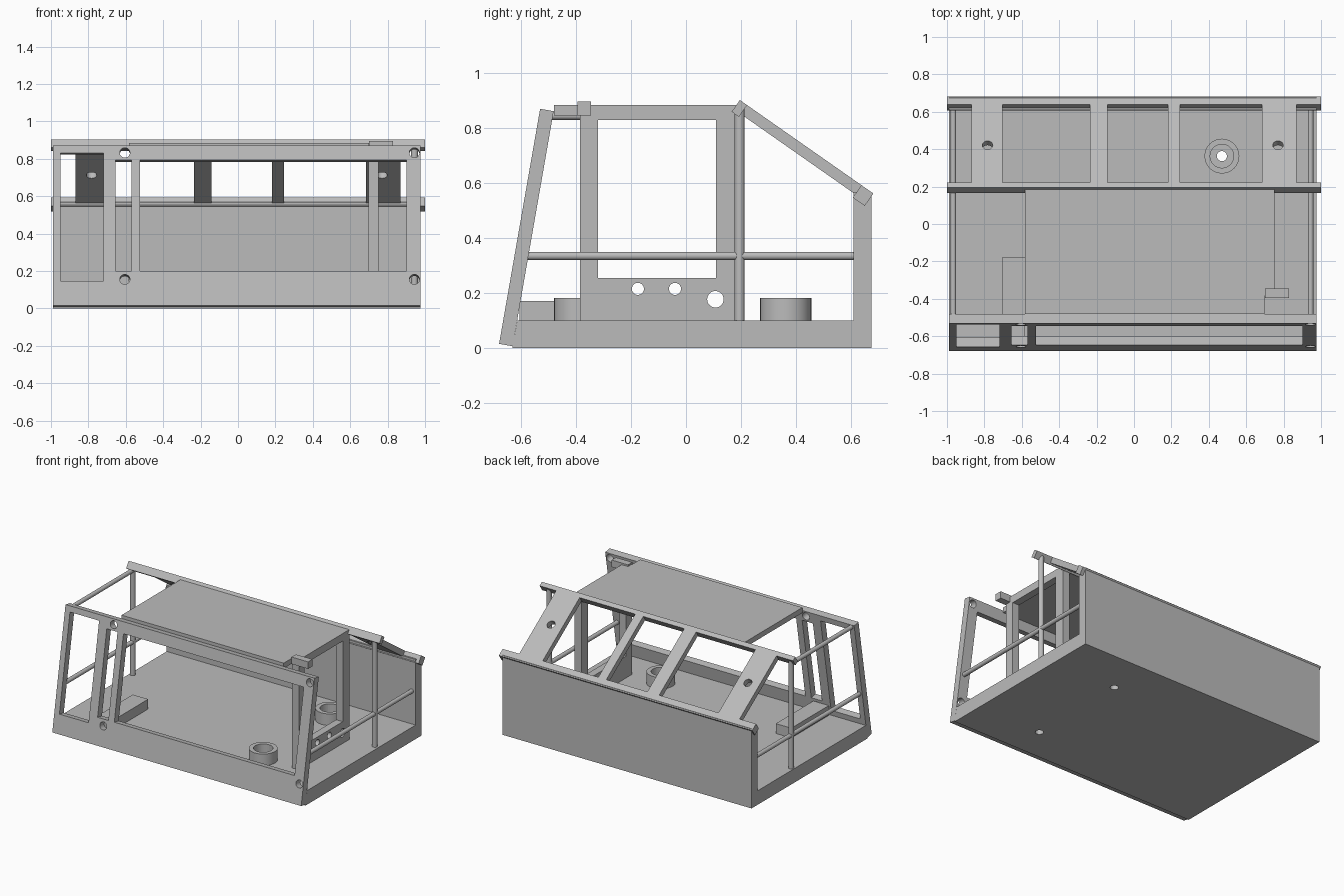
import bpy, bmesh, math
from mathutils import Matrix, Vector

if "Cube" in bpy.data.objects:
    bpy.data.objects.remove(bpy.data.objects["Cube"])

grey = bpy.data.materials.new("light_grey")
grey.diffuse_color = (0.5, 0.5, 0.5, 1)
grey.use_nodes = True
grey.node_tree.nodes["Principled BSDF"].inputs["Base Color"].default_value = grey.diffuse_color
X0, X1 = -0.99, 0.975          # hull side limits
POLES = (-0.966, 0.944)        # side rail positions


def finish(name, bm, matrix=None):
    if matrix:
        bm.transform(matrix)
    bmesh.ops.recalc_face_normals(bm, faces=bm.faces)
    me = bpy.data.meshes.new(name)
    bm.to_mesh(me)
    bm.free()
    ob = bpy.data.objects.new(name, me)
    bpy.context.collection.objects.link(ob)
    me.materials.append(grey)
    return ob


def add_box(bm, x, y, z):
    m = Matrix.LocRotScale(
        Vector(((x[0] + x[1]) / 2, (y[0] + y[1]) / 2, (z[0] + z[1]) / 2)), None,
        Vector((x[1] - x[0], y[1] - y[0], z[1] - z[0])))
    bmesh.ops.create_cube(bm, size=1, matrix=m)


def add_rod(bm, a, b, r, seg=32):
    a, b = Vector(a), Vector(b)
    rot = (b - a).to_track_quat('Z', 'Y').to_matrix().to_4x4()
    bmesh.ops.create_cone(bm, cap_ends=True, segments=seg, radius1=r, radius2=r,
                          depth=(b - a).length, matrix=Matrix.Translation((a + b) / 2) @ rot)


def box(name, x, y, z, matrix=None):
    bm = bmesh.new()
    add_box(bm, x, y, z)
    return finish(name, bm, matrix)


def rod(name, a, b, r):
    bm = bmesh.new()
    add_rod(bm, a, b, r)
    return smooth(finish(name, bm))


def smooth(ob):
    bpy.context.view_layer.objects.active = ob
    bpy.ops.object.select_all(action='DESELECT')
    ob.select_set(True)
    bpy.ops.object.shade_smooth_by_angle(angle=math.radians(30))
    return ob


def cut(ob, boxes=(), rods=(), matrix=None):
    """Subtract box openings and round holes from a part."""
    bm = bmesh.new()
    for b in boxes:
        add_box(bm, *b)
    for r in rods:
        add_rod(bm, *r)
    cutter = finish(ob.name + "_cutter", bm, matrix)
    mod = ob.modifiers.new("openings", 'BOOLEAN')
    mod.operation, mod.solver, mod.object = 'DIFFERENCE', 'EXACT', cutter
    bpy.context.view_layer.objects.active = ob
    bpy.ops.object.select_all(action='DESELECT')
    ob.select_set(True)
    bpy.ops.object.modifier_apply(modifier=mod.name)
    bpy.data.objects.remove(cutter)
    return smooth(ob)


# Floor and back wall, one profile pulled across the width
bm = bmesh.new()
profile = [(-0.632, 0), (0.675, 0), (0.675, 0.568), (0.61, 0.568), (0.61, 0.1), (-0.614, 0.1)]
face = bm.faces.new([bm.verts.new((X0, y, z)) for y, z in profile])
ext = bmesh.ops.extrude_face_region(bm, geom=[face])
bmesh.ops.translate(bm, vec=(X1 - X0, 0, 0),
                    verts=[v for v in ext['geom'] if isinstance(v, bmesh.types.BMVert)])
hull = finish("floor_and_back_wall", bm)
CUPS = [(0.47, -0.387), (0.47, 0.363)]
cut(hull, rods=[((x, y, -0.1), (x, y, 0.2), 0.027) for x, y in CUPS])

# Ring cups on the floor
for x, y in CUPS:
    cup = rod("ring_cup", (x, y, 0.1), (x, y, 0.182), 0.093)
    cut(cup, rods=[((x, y, 0.05), (x, y, 0.25), 0.063)])

# Leaning front frame with openings and corner holes
lean = Matrix.Translation((0, -0.68, 0.015)) @ Matrix.Rotation(math.radians(-9.9), 4, 'X')
front = box("front_frame", (X0, X1), (0, 0.05), (0, 0.868), lean)


def up(z):
    return (z - 0.015) / 0.985


windows = [(-0.95, -0.72, 0.147, 0.83), (-0.655, -0.57, 0.2, 0.792), (-0.523, 0.9, 0.2, 0.792)]
cut(front, boxes=[((a, b), (-0.1, 0.15), (up(c), up(d))) for a, b, c, d in windows],
    rods=[((x, -0.1, up(z)), (x, 0.15, up(z)), 0.027)
          for x in (-0.605, 0.943) for z in (0.155, 0.832)], matrix=lean)

# Cabin side wall with doorway and three holes
wall = box("cabin_wall", (0.697, 0.75), (-0.385, 0.185), (0.1, 0.884))
cut(wall, boxes=[((0.6, 0.85), (-0.32, 0.11), (0.255, 0.83))],
    rods=[((0.6, y, z), (0.85, y, z), r)
          for y, z, r in ((-0.175, 0.215, 0.022), (-0.04, 0.215, 0.022), (0.107, 0.177, 0.03))])

# Roof, small bracket and floor step
box("roof_panel", (-0.583, 0.697), (-0.48, 0.185), (0.846, 0.884))
box("roof_bracket", (0.7, 0.83), (-0.395, -0.346), (0.846, 0.896))
box("floor_step", (-0.705, -0.583), (-0.605, -0.18), (0.1, 0.17))

# Side rails and posts
for x in POLES:
    rod("side_post", (x, 0.195, 0.1), (x, 0.195, 0.87), 0.018)
    rod("side_rail", (x, -0.58, 0.335), (x, 0.615, 0.335), 0.015)
rod("top_rail", (POLES[0], -0.49, 0.845), (POLES[0], 0.195, 0.845), 0.015)

# Sloped rear frame: ridge beam, lower beam and four slats
slope = Matrix.Translation((0, 0.196, 0.902)) @ Matrix.Rotation(math.radians(-35), 4, 'X')
box("ridge_beam", (-1, 1), (0, 0.032), (-0.052, 0), slope)
box("lower_beam", (-1, 1), (0.54, 0.593), (-0.055, 0), slope)
for a, b, hole in ((-0.87, -0.703, -0.783), (-0.235, -0.142, None),
                   (0.182, 0.245, None), (0.684, 0.87, 0.77)):
    slat = box("rear_slat", (a, b), (0.032, 0.54), (-0.04, 0), slope)
    if hole:
        cut(slat, rods=[((hole, 0.275, -0.2), (hole, 0.275, 0.1), 0.028)], matrix=slope)
